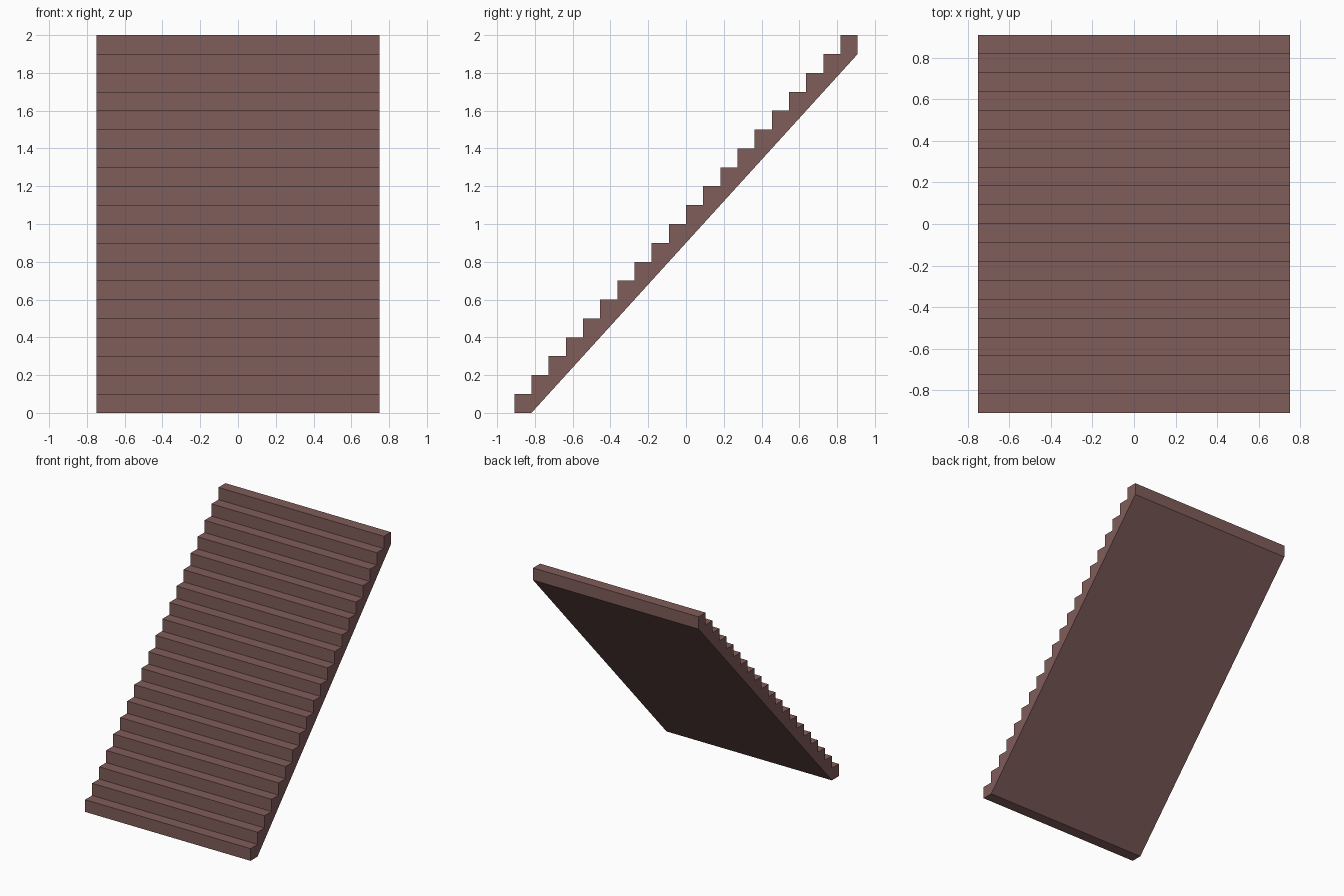
import bpy, bmesh

if "Cube" in bpy.data.objects:
    bpy.data.objects.remove(bpy.data.objects["Cube"])

STEPS = 20
RISE = 2.0 / STEPS
RUN = RISE / 1.1
HALF_W = 0.75
Y0 = -STEPS * RUN / 2

# One flat colour
brown = bpy.data.materials.new("dusty_brown")
brown.diffuse_color = (0.216, 0.109, 0.102, 1)
brown.use_nodes = True
brown.node_tree.nodes["Principled BSDF"].inputs["Base Color"].default_value = brown.diffuse_color

# Side profile (y, z): zigzag of steps, then the sloping underside
profile = []
for i in range(STEPS):
    y = Y0 + i * RUN
    profile += [(y, i * RISE), (y, (i + 1) * RISE)]
profile += [(-Y0, STEPS * RISE), (-Y0, (STEPS - 1) * RISE),
            (Y0 + RUN, 0)]

# Extrude the profile across the width
bm = bmesh.new()
face = bm.faces.new([bm.verts.new((-HALF_W, y, z)) for y, z in profile])
ext = bmesh.ops.extrude_face_region(bm, geom=[face], use_keep_orig=True)
verts = [g for g in ext["geom"] if isinstance(g, bmesh.types.BMVert)]
bmesh.ops.translate(bm, verts=verts, vec=(2 * HALF_W, 0, 0))
bmesh.ops.recalc_face_normals(bm, faces=bm.faces)

mesh = bpy.data.meshes.new("stair_flight")
bm.to_mesh(mesh)
bm.free()
mesh.materials.append(brown)
stairs = bpy.data.objects.new("stair_flight", mesh)
bpy.context.collection.objects.link(stairs)
